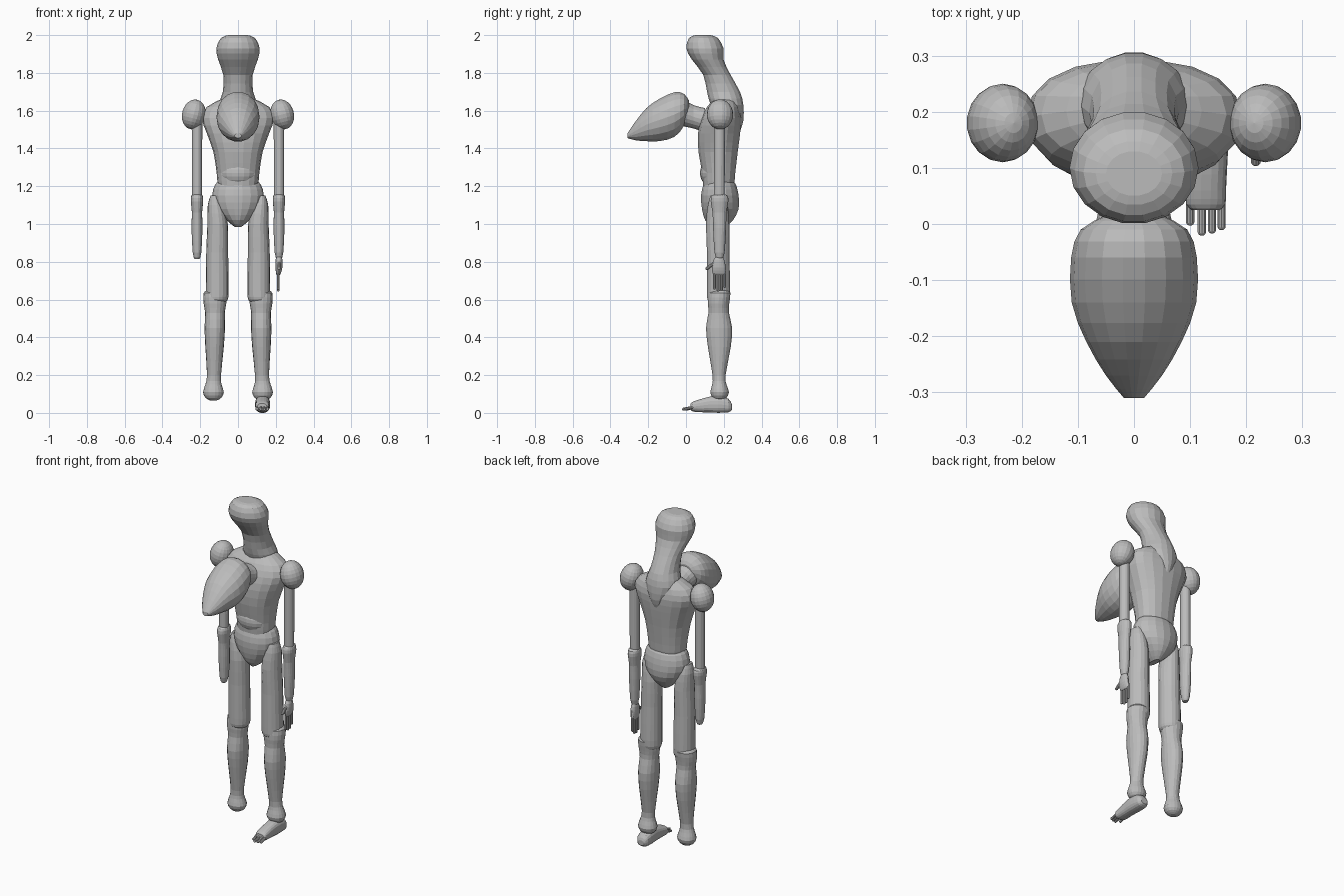
import bpy, bmesh, math
from mathutils import Vector, Matrix

mat = bpy.data.materials.new("plain grey")
mat.diffuse_color = (0.5, 0.5, 0.5, 1)


def finish(name, bm):
    bmesh.ops.recalc_face_normals(bm, faces=bm.faces)
    me = bpy.data.meshes.new(name)
    bm.to_mesh(me)
    bm.free()
    me.materials.append(mat)
    ob = bpy.data.objects.new(name, me)
    bpy.context.collection.objects.link(ob)
    return ob


def spline(p, sub):
    # smooth in-between sections (Catmull-Rom)
    out = []
    for i in range(len(p) - 1):
        a, b, c, d = p[max(i - 1, 0)], p[i], p[i + 1], p[min(i + 2, len(p) - 1)]
        for k in range(sub):
            t = k / sub
            out.append([0.5 * (2 * q + (r - o) * t + (2 * o - 5 * q + 4 * r - s) * t * t
                               + (3 * q - o - 3 * r + s) * t ** 3)
                        for o, q, r, s in zip(a, b, c, d)])
    return out + [list(p[-1])]


def loft(name, sections, axis="z", side=1, n=18, sub=2, power=1.0):
    # sections: (position on axis, low edge, high edge, half width, centre x)
    bm = bmesh.new()
    rings = []
    for t, lo, hi, rx, cx in spline(sections, sub):
        ring = []
        for i in range(n):
            a = 2 * math.pi * i / n
            c, s = math.cos(a), math.sin(a)
            x = side * cx + rx * math.copysign(abs(c) ** power, c)
            w = (lo + hi) / 2 + (hi - lo) / 2 * math.copysign(abs(s) ** power, s)
            ring.append(bm.verts.new((x, w, t) if axis == "z" else (x, t, w)))
        rings.append(ring)
    for r, q in zip(rings, rings[1:]):
        for i in range(n):
            bm.faces.new((r[i], r[(i + 1) % n], q[(i + 1) % n], q[i]))
    bm.faces.new(rings[0])
    bm.faces.new(rings[-1])
    return finish(name, bm)


def capsule(name, a, b, r):
    a, b = Vector(a), Vector(b)
    bm = bmesh.new()
    bmesh.ops.create_uvsphere(bm, u_segments=10, v_segments=7, radius=r)
    for v in bm.verts:
        v.co.z += (b - a).length / 2 * (1 if v.co.z > 0 else -1)
    rot = (b - a).to_track_quat("Z", "Y").to_matrix().to_4x4()
    bm.transform(Matrix.Translation((a + b) / 2) @ rot)
    return finish(name, bm)


def ball(name, loc, size, tilt=0):
    bm = bmesh.new()
    bmesh.ops.create_uvsphere(bm, u_segments=18, v_segments=12, radius=1)
    bm.transform(Matrix.Translation(loc) @ Matrix.Rotation(tilt, 4, "Y")
                 @ Matrix.Diagonal((*size, 1)))
    return finish(name, bm)


# head flowing down into the back of the neck
loft("head_and_neck", [
    (2.0, .05, .13, .05, 0), (1.985, .015, .17, .09, 0), (1.93, 0, .2, .115, 0),
    (1.87, .03, .2, .105, 0), (1.79, .09, .237, .078, 0), (1.70, .11, .287, .08, 0),
    (1.63, .13, .305, .1, 0), (1.55, .18, .305, .06, 0), (1.5, .22, .29, .03, 0)])

# forward muzzle and its short stalk
loft("muzzle", [
    (-.31, 1.455, 1.48, .018, 0), (-.27, 1.443, 1.54, .05, 0), (-.21, 1.437, 1.615, .085, 0),
    (-.14, 1.437, 1.665, .111, 0), (-.06, 1.46, 1.70, .112, 0),
    (-.01, 1.52, 1.69, .095, 0), (.015, 1.58, 1.655, .05, 0)], axis="y")
loft("muzzle_stalk", [(-.01, 1.515, 1.66, .073, 0), (.04, 1.505, 1.63, .06, 0),
                      (.1, 1.485, 1.615, .07, 0)], axis="y")

# trunk
loft("chest", [
    (1.665, .15, .26, .08, 0), (1.62, .11, .28, .165, 0), (1.56, .08, .293, .192, 0),
    (1.48, .062, .288, .165, 0), (1.38, .065, .275, .13, 0), (1.27, .085, .262, .113, 0),
    (1.2, .09, .255, .105, 0), (1.18, .11, .24, .08, 0)], power=.88)
ball("belly", (0, .14, 1.27), (.095, .066, .075))
loft("pelvis", [
    (1.24, .12, .24, .09, 0), (1.21, .092, .265, .12, 0), (1.15, .078, .28, .137, 0),
    (1.08, .083, .28, .115, 0), (1.02, .1, .25, .06, 0), (.985, .13, .21, .018, 0)])

# paired limbs
for s, tag in ((1, "left"), (-1, "right")):
    ball(tag + "_shoulder", (s * .234, .18, 1.58), (.063, .07, .08), -s * .25)
    loft(tag + "_upper_arm", [(1.56, .148, .207, .028, .217), (1.13, .147, .205, .027, .217)],
         side=s, sub=1)
    loft(tag + "_forearm", [
        (1.16, .16, .2, .018, .217), (1.15, .137, .22, .03, .217), (1.12, .13, .225, .033, .217),
        (1.06, .14, .215, .027, .217), (.98, .143, .213, .029, .217),
        (.85, .15, .205, .023, .217), (.815, .162, .193, .013, .217)], side=s)
    loft(tag + "_thigh", [
        (1.15, .13, .2, .02, .125), (1.1, .115, .22, .042, .118), (1.0, .105, .23, .054, .108),
        (.85, .11, .23, .058, .11), (.65, .11, .235, .06, .11), (.6, .113, .23, .058, .112),
        (.585, .13, .215, .042, .112)], side=s)
    loft(tag + "_shin", [
        (.65, .14, .22, .04, .122), (.635, .118, .236, .06, .122), (.58, .115, .23, .06, .122),
        (.53, .118, .228, .052, .122), (.45, .105, .245, .054, .123), (.35, .115, .238, .049, .124),
        (.2, .14, .21, .037, .127), (.15, .138, .215, .043, .13), (.11, .128, .228, .055, .13),
        (.08, .14, .215, .042, .13), (.066, .16, .195, .018, .13)], side=s)

# the single hand
loft("hand", [
    (.83, .16, .195, .013, .217), (.81, .145, .203, .018, .217), (.77, .137, .212, .018, .217),
    (.74, .14, .212, .013, .214), (.73, .15, .205, .008, .213)])
for y, z in ((.15, .66), (.17, .65), (.188, .652), (.205, .67)):
    capsule("finger", (.213, y, .75), (.213, y, z), .008)
capsule("thumb", (.217, .145, .79), (.217, .112, .765), .009)

# the single foot
loft("foot", [
    (.243, .015, .045, .02, .13), (.225, .003, .075, .036, .13), (.17, 0, .09, .04, .13),
    (.12, .002, .085, .037, .13), (.06, .004, .068, .036, .128), (.035, .008, .058, .035, .128),
    (.025, .015, .05, .025, .128)], axis="y", power=.8)
for x, y in ((.1, .005), (.121, -.013), (.139, -.009), (.156, -.003)):
    capsule("toe", (x, .04, .03), (x, y, .02), .008)
